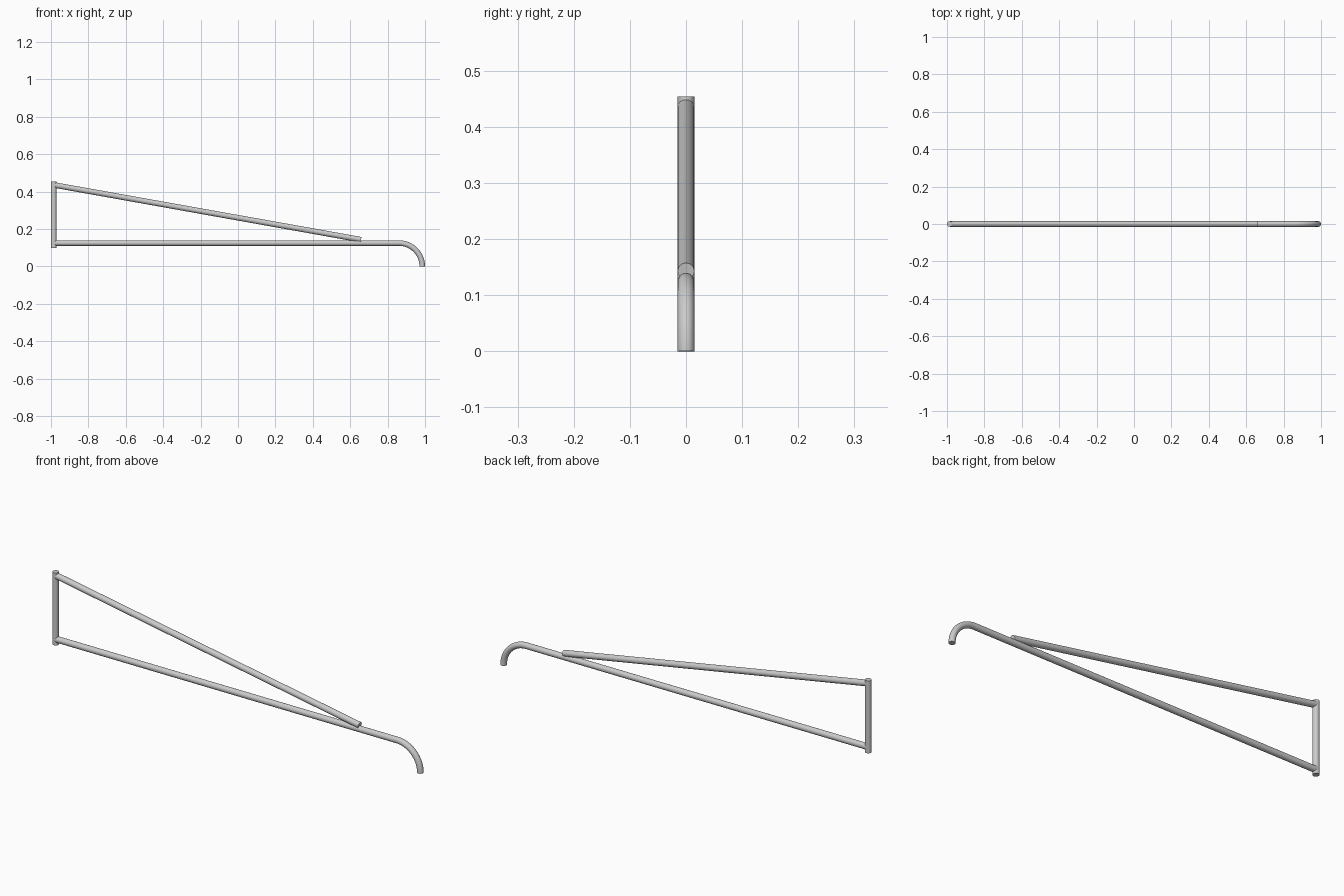
import bpy, bmesh
from math import sin, cos, pi, radians
from mathutils import Vector

if "Cube" in bpy.data.objects:
    bpy.data.objects.remove(bpy.data.objects["Cube"])

R = 0.0148
SIDES = 32


def tube(name, path):
    """Sweep a capped round tube along (x, z) points in the y = 0 plane."""
    pts = [Vector((x, 0, z)) for x, z in path]
    side = Vector((0, 1, 0))
    bm = bmesh.new()
    rings = []
    for i, p in enumerate(pts):
        t = (pts[min(i + 1, len(pts) - 1)] - pts[max(i - 1, 0)]).normalized()
        up = t.cross(side)
        rings.append([bm.verts.new(p + R * (cos(a) * side + sin(a) * up))
                      for a in (2 * pi * k / SIDES for k in range(SIDES))])
    for a, b in zip(rings, rings[1:]):
        for k in range(SIDES):
            n = (k + 1) % SIDES
            bm.faces.new((a[k], a[n], b[n], b[k]))
    bm.faces.new(rings[0])
    bm.faces.new(rings[-1])
    bmesh.ops.recalc_face_normals(bm, faces=bm.faces)
    me = bpy.data.meshes.new(name)
    bm.to_mesh(me)
    bm.free()
    ob = bpy.data.objects.new(name, me)
    bpy.context.collection.objects.link(ob)
    bpy.context.view_layer.objects.active = ob
    ob.select_set(True)
    bpy.ops.object.shade_smooth_by_angle(angle=radians(40))
    ob.select_set(False)
    return ob


END = 1 - R      # centreline of the outermost tubes
BEND = 0.125     # bend radius and height of the lower rail

# Upright wall post
tube("wall_post", [(-END, 0.10), (-END, 0.454)])

# Lower rail with a quarter-circle hook at its free end
bend = [(END - BEND + BEND * sin(a), BEND * cos(a))
        for a in (pi / 2 * i / 20 for i in range(21))]
tube("lower_rail", [(-END, BEND)] + [(END - BEND - 0.01, BEND)] + bend)

# Sloping brace from the post top down to the rail
tube("diagonal_brace", [(-END, 0.436), (0.658, 0.143)])
